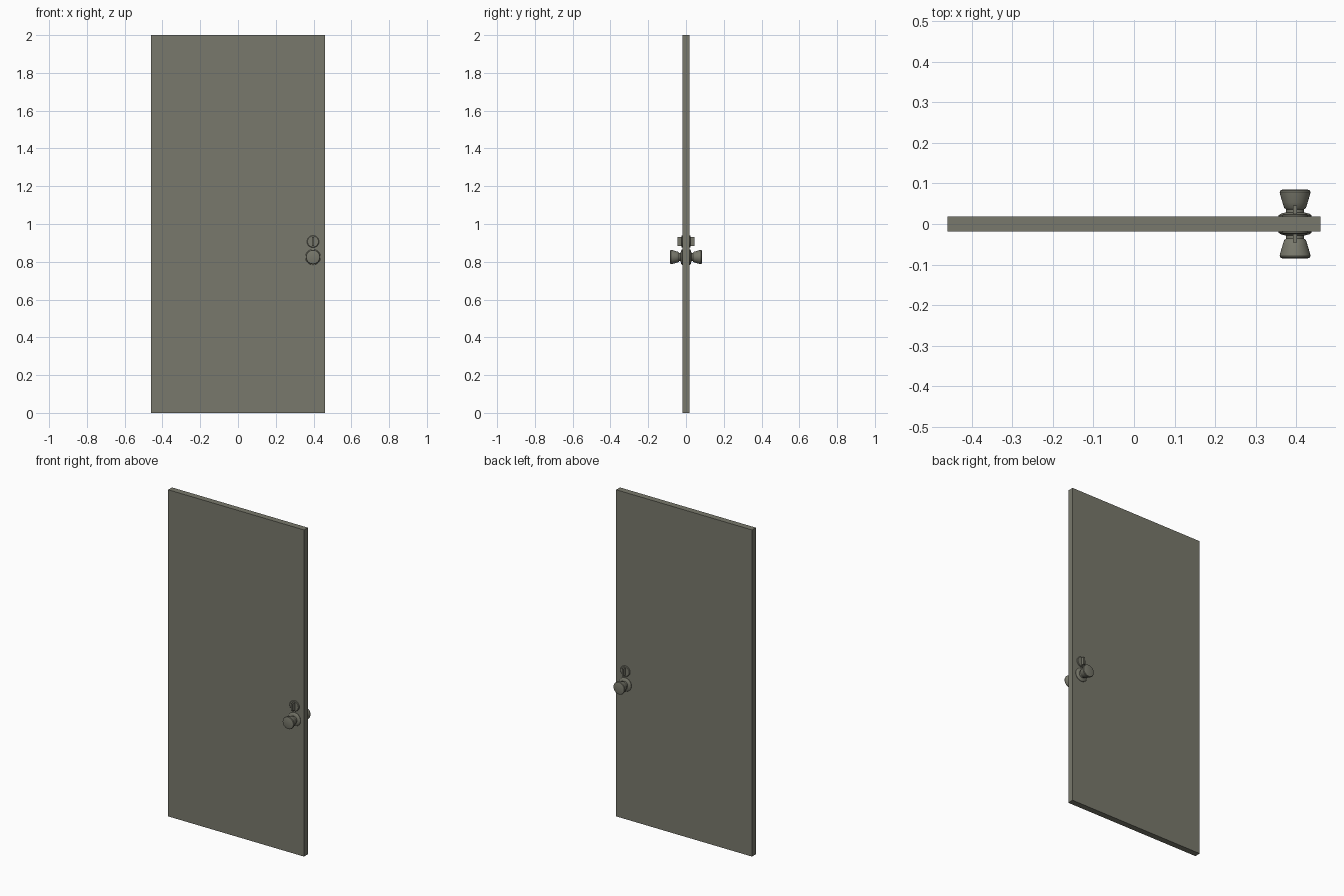
import bpy
import bmesh
import math
from mathutils import Matrix

cube = bpy.data.objects.get("Cube")
if cube:
    bpy.data.objects.remove(cube, do_unlink=True)

LOCK_X = 0.397
KNOB_Z = 0.825
BOLT_Z = 0.907
HALF_THICKNESS = 0.0185

# One olive grey paint for the whole door
paint = bpy.data.materials.new("olive_grey")
paint.use_nodes = True
colour = (0.19, 0.19, 0.15, 1)
paint.diffuse_color = colour
paint.node_tree.nodes["Principled BSDF"].inputs["Base Color"].default_value = colour


def finish(name, bm, smooth=False):
    bmesh.ops.recalc_face_normals(bm, faces=bm.faces)
    mesh = bpy.data.meshes.new(name)
    bm.to_mesh(mesh)
    bm.free()
    mesh.materials.append(paint)
    obj = bpy.data.objects.new(name, mesh)
    bpy.context.collection.objects.link(obj)
    if smooth:
        bpy.ops.object.select_all(action='DESELECT')
        obj.select_set(True)
        bpy.context.view_layer.objects.active = obj
        bpy.ops.object.shade_smooth_by_angle(angle=math.radians(35))
    return obj


def box(name, size, centre):
    bm = bmesh.new()
    bmesh.ops.create_cube(bm, size=1, matrix=Matrix.Translation(centre) @ Matrix.Diagonal((*size, 1)))
    return finish(name, bm)


def turned(name, profile, z, side, steps=32):
    """Spin (radius, distance from door centre) points about the lock axis."""
    bm = bmesh.new()
    verts = [bm.verts.new((LOCK_X + r, side * d, z)) for r, d in profile]
    edges = [bm.edges.new(pair) for pair in zip(verts, verts[1:])]
    bmesh.ops.spin(bm, geom=verts + edges, cent=(LOCK_X, 0, z), axis=(0, 1, 0),
                   angle=math.tau, steps=steps)
    bmesh.ops.remove_doubles(bm, verts=bm.verts, dist=0.00005)
    return finish(name, bm, smooth=True)


# Door slab
box("door_panel", (0.92, 2 * HALF_THICKNESS, 2), (0, 0, 1))

rose = [(0.041, 0.017), (0.041, 0.021), (0.036, 0.025), (0.025, 0.028), (0, 0.028)]
knob = [(0.022, 0.026), (0.022, 0.036), (0.027, 0.040), (0.031, 0.053),
        (0.037, 0.073), (0.038, 0.079), (0.036, 0.083), (0.030, 0.085), (0, 0.0855)]
dial = [(0.032, 0.017), (0.032, 0.022), (0.029, 0.025), (0, 0.025)]

# Matching lock hardware on both faces
for label, side in (("front", -1), ("back", 1)):
    turned(label + "_knob_rose", rose, KNOB_Z, side)
    turned(label + "_knob", knob, KNOB_Z, side)
    turned(label + "_bolt_dial", dial, BOLT_Z, side)
    box(label + "_thumb_turn", (0.010, 0.024, 0.046), (LOCK_X, side * 0.033, BOLT_Z))
